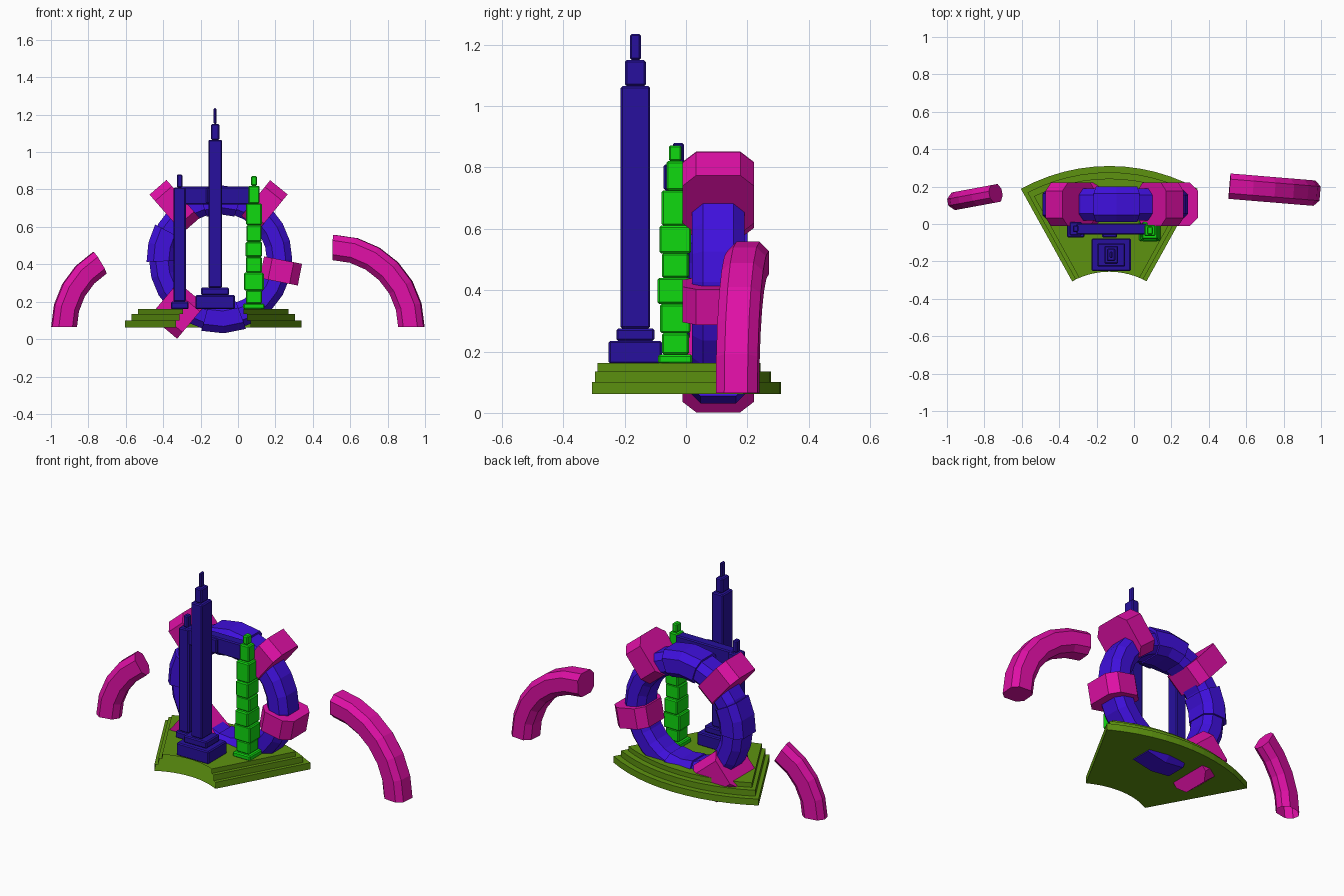
import bpy, bmesh
from math import sin, cos, radians
from mathutils import Vector

cube = bpy.data.objects.get("Cube")
if cube:
    bpy.data.objects.remove(cube)


def material(name, rgb):
    m = bpy.data.materials.new(name)
    m.use_nodes = True
    m.diffuse_color = (*rgb, 1)
    m.node_tree.nodes["Principled BSDF"].inputs["Base Color"].default_value = (*rgb, 1)
    return m


MAGENTA = material("magenta", (.74, .005, .38))
VIOLET = material("violet blue", (.05, .005, .72))
NAVY = material("dark blue", (.02, .005, .34))
OLIVE = material("olive green", (.11, .29, .005))
GREEN = material("bright green", (.005, .70, .005))


def finish(name, bm, mat, fix_normals=True):
    if fix_normals:
        bmesh.ops.recalc_face_normals(bm, faces=bm.faces)
    mesh = bpy.data.meshes.new(name)
    bm.to_mesh(mesh)
    bm.free()
    mesh.materials.append(mat)
    ob = bpy.data.objects.new(name, mesh)
    bpy.context.collection.objects.link(ob)
    return ob


def radial(deg):
    return Vector((cos(radians(deg)), 0, sin(radians(deg))))


def loft(name, frames, half_r, half_y, chamfer, mat, closed=False, caps=(True, True)):
    """Sweep a chamfered section through (point, radial direction) frames."""
    bm = bmesh.new()
    a, b, c = half_r, half_y, chamfer
    section = [(a, b - c), (a - c, b), (c - a, b), (-a, b - c),
               (-a, c - b), (c - a, -b), (a - c, -b), (a, c - b)]
    rings = [[bm.verts.new(p + d * r + Vector((0, y, 0))) for r, y in section]
             for p, d in frames]
    pairs = list(zip(rings, rings[1:])) + ([(rings[-1], rings[0])] if closed else [])
    for lo, hi in pairs:
        for i in range(8):
            j = (i + 1) % 8
            bm.faces.new((lo[i], lo[j], hi[j], hi[i]))
    if not closed:
        for ring, cap in ((rings[0], caps[0]), (rings[-1], caps[1])):
            if cap:
                bm.faces.new(ring)
    return finish(name, bm, mat)


def arc(centre, radius, start, end, steps):
    angles = [start + (end - start) * i / steps for i in range(steps + 1)]
    return [(centre + radial(t) * radius, radial(t)) for t in angles]


def tower(name, x, y, tiers, mat):
    """Stack of bevelled boxes: (bottom, top, half width, half depth)."""
    bm = bmesh.new()
    for z0, z1, hx, hy in tiers:
        vs = bmesh.ops.create_cube(bm, size=1)["verts"]
        for v in vs:
            v.co = Vector((x + v.co.x * 2 * hx, y + v.co.y * 2 * hy,
                           (z0 + z1) / 2 + v.co.z * (z1 - z0)))
    ob = finish(name, bm, mat)
    bev = ob.modifiers.new("edge bevel", "BEVEL")
    bev.width = .006
    bev.segments = 1
    return ob


# Stepped fan-shaped base, open along its inner arc
def fan(inset, z):
    cx, cy, half, n = -.132, -.665, 29, 12
    pts = []
    for r, shrink in ((.975 - inset * 1.6, 1), (.41, 1)):
        side = half - inset / r * 57.3 * shrink
        row = [(r, -side + 2 * side * i / n) for i in range(n + 1)]
        pts.append([(cx + q * sin(radians(t)), cy + q * cos(radians(t)), z) for q, t in row])
    return pts[0] + pts[1][::-1], n + 1


bm = bmesh.new()
levels = [(0, .062), (0, .10), (.021, .10), (.021, .135), (.042, .135), (.042, .162)]
loops = []
for inset, z in levels:
    pts, count = fan(inset, z)
    loops.append([bm.verts.new(p) for p in pts])
for lo, hi in zip(loops, loops[1:]):
    size = len(lo)
    for i in range(size):
        j = (i + 1) % size
        if i >= count and j >= count:
            continue
        bm.faces.new((lo[i], lo[j], hi[j], hi[i]))
bm.faces.new(loops[0][::-1])
bm.faces.new(loops[-1])
finish("stepped_base", bm, OLIVE)

# Standing ring with raised sleeves
HUB = Vector((-.093, .105, .427))
loft("ring", arc(HUB, .315, 0, 345, 23), .068, .085, .035, VIOLET, closed=True)
for label, start, end in (("left", 152, 182), ("top", 72, 108), ("bottom", 255, 290)):
    loft(label + "_sleeve", arc(HUB, .318, start, end, 2), .078, .095, .037, VIOLET)

# Chunky clamps around the ring: angle, inner and outer radius, width
for label, angle, r0, r1, width in (("upper_right", 131, .24, .51, .12),
                                    ("upper_left", 51, .25, .495, .12),
                                    ("side", -11, .225, .432, .118),
                                    ("lower", 230, .24, .475, .19)):
    d, t = radial(angle), radial(angle + 90) * width / 2
    mid = HUB + d * (r0 + r1) / 2
    loft(label + "_clamp", [(mid - t, d), (mid + t, d)], (r1 - r0) / 2, .117, .045, MAGENTA)

# Detached curved arms at both sides
def arm(name, foot, radius, sweep, steps, half_r, half_y, turn, side, caps):
    centre = Vector((-radius * side, 0, 0))
    frames = arc(centre, radius, 0, sweep, steps)
    if side < 0:
        frames = [(Vector((-p.x, p.y, p.z)), Vector((-d.x, 0, d.z)))
                  for p, d in arc(Vector((-radius, 0, 0)), radius, 0, sweep, steps)]
    ob = loft(name, frames, half_r, half_y, .03, MAGENTA, caps=caps)
    ob.location = foot
    ob.rotation_euler.z = radians(turn)


arm("left_arm", (.927, .168, .065), .425, 89, 6, .068, .068, -4.7, 1, (True, True))
arm("right_arm", (-.93, .128, .065), .40, 59, 4, .067, .048, 10.5, -1, (False, True))

# Tall tower
tower("tall_tower", -.122, -.165, [
    (.16, .235, .105, .087), (.235, .275, .075, .062), (.275, 1.065, .037, .048),
    (1.065, 1.15, .022, .034), (1.15, 1.235, .008, .018)], NAVY)

# Slim tower
tower("slim_tower", -.312, -.025, [
    (.16, .20, .047, .047), (.20, .81, .033, .036), (.81, .88, .015, .018)], NAVY)

# Segmented green tower
tower("segmented_tower", .085, -.035, [
    (.16, .19, .057, .056), (.19, .26, .043, .044), (.26, .355, .053, .050),
    (.355, .44, .042, .058), (.44, .52, .044, .044), (.52, .61, .040, .052),
    (.61, .725, .042, .045), (.725, .82, .030, .029), (.82, .872, .016, .021)], GREEN)

# Cross beam joining the two smaller towers
tower("cross_beam", -.12, -.027, [(.72, .815, .188, .030)], NAVY)
tower("beam_block", -.13, -.035, [(.725, .81, .04, .038)], NAVY)
